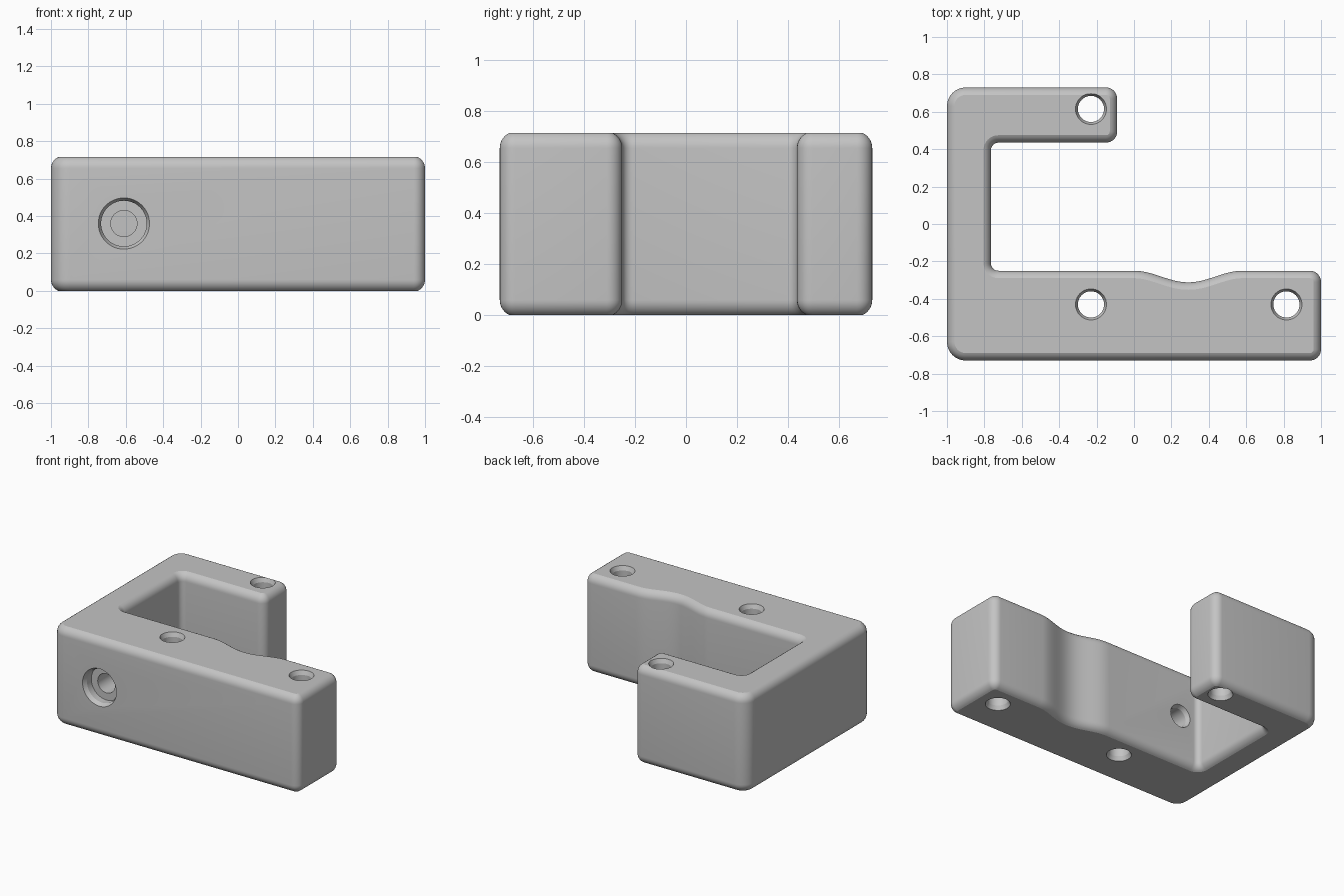
import bpy
import bmesh
from math import sin, cos, pi, radians
from mathutils import Vector, Matrix

cube = bpy.data.objects.get("Cube")
if cube:
    bpy.data.objects.remove(cube)

HEIGHT = 0.715
ROUND, SWEEP = 0.065, radians(67)   # edge rounding stops short of the flat faces

grey = bpy.data.materials.new("light grey")
grey.use_nodes = True
colour = (0.55, 0.55, 0.55, 1)
grey.diffuse_color = colour
grey.node_tree.nodes["Principled BSDF"].inputs["Base Color"].default_value = colour


def make_object(name, bm):
    bmesh.ops.recalc_face_normals(bm, faces=bm.faces)
    mesh = bpy.data.meshes.new(name)
    bm.to_mesh(mesh)
    bm.free()
    mesh.materials.append(grey)
    obj = bpy.data.objects.new(name, mesh)
    bpy.context.collection.objects.link(obj)
    return obj


def stack(name, rings):
    """Skin a list of equal vertex rings and cap both ends."""
    bm = bmesh.new()
    loops = [[bm.verts.new(p) for p in ring] for ring in rings]
    n = len(loops[0])
    for a, b in zip(loops, loops[1:]):
        for i in range(n):
            j = (i + 1) % n
            bm.faces.new((a[i], a[j], b[j], b[i]))
    bm.faces.new(loops[0])
    bm.faces.new(loops[-1])
    return make_object(name, bm)


# Plan outline, counter-clockwise: x, y, corner radius
corners = [(-1, -0.73, 0.1), (1, -0.73, 0.06), (1, -0.25, 0.06),
           (-0.765, -0.25, 0.04), (-0.765, 0.435, 0.04),
           (-0.09, 0.435, 0.06), (-0.09, 0.73, 0.06), (-1, 0.73, 0.1)]
outline = []                        # pairs of point and outward normal
for i, (x, y, r) in enumerate(corners):
    p = Vector((x, y))
    before = (p - Vector(corners[i - 1][:2])).normalized()
    after = (Vector(corners[(i + 1) % len(corners)][:2]) - p).normalized()
    turn = 1 if before.cross(after) > 0 else -1
    centre = p + (after - before) * r
    start = Vector((before.y, -before.x))
    for k in range(9):
        a = k / 8 * pi / 2 * turn
        normal = Matrix.Rotation(a, 2) @ start
        outline.append((centre + normal * r * turn, normal))
    # Shallow finger dip in the inner wall of the long arm
    if i == 2:
        for k in range(29):
            t = k / 28
            dip_y = -0.25 - 0.031 * (1 - cos(2 * pi * t))
            slope = 0.031 * 2 * pi / 0.58 * sin(2 * pi * t)
            outline.append((Vector((0.58 * (1 - t), dip_y)),
                            Vector((-slope, 1)).normalized()))

# Rounded edge section, mirrored from bottom to top
edge = []
for k in range(8):
    a = SWEEP * (1 - k / 7)
    edge.append((ROUND * (1 - cos(a)), ROUND * (sin(SWEEP) - sin(a))))
section = edge + [(d, HEIGHT - z) for d, z in reversed(edge)]
body = stack("bracket_body", [[(*(p - n * d), z) for p, n in outline]
                              for d, z in section])


def cutter(name, profile, matrix):
    """Lathe a radius/depth profile along its own z axis."""
    rings = [[(r * cos(a), r * sin(a), z)
              for a in (2 * pi * k / 48 for k in range(48))]
             for r, z in profile]
    obj = stack(name, rings)
    obj.data.transform(matrix)
    obj.hide_render = True
    return obj


# Three vertical screw holes with chamfered mouths
upright = [(0.083, -0.1), (0.083, 0), (0.07, 0.03),
           (0.07, HEIGHT - 0.03), (0.083, HEIGHT), (0.083, HEIGHT + 0.1)]
cutters = [cutter("screw_hole_cutter", upright, Matrix.Translation((x, y, 0)))
           for x, y in [(-0.23, 0.615), (-0.23, -0.43), (0.815, -0.43)]]

# Counterbored hole through the front wall
bore = [(0.137, -0.1), (0.137, 0), (0.122, 0.03), (0.122, 0.08),
        (0.07, 0.08), (0.07, 0.45), (0.083, 0.48), (0.083, 0.58)]
cutters.append(cutter("front_hole_cutter", bore,
                      Matrix.Translation((-0.61, -0.73, 0.36))
                      @ Matrix.Rotation(-pi / 2, 4, "X")))

bpy.ops.object.select_all(action="DESELECT")
body.select_set(True)
bpy.context.view_layer.objects.active = body
for c in cutters:
    mod = body.modifiers.new(c.name, "BOOLEAN")
    mod.operation = "DIFFERENCE"
    mod.solver = "EXACT"
    mod.object = c
    bpy.ops.object.modifier_apply(modifier=mod.name)
    bpy.data.objects.remove(c)

bpy.ops.object.shade_smooth_by_angle(angle=radians(17))
